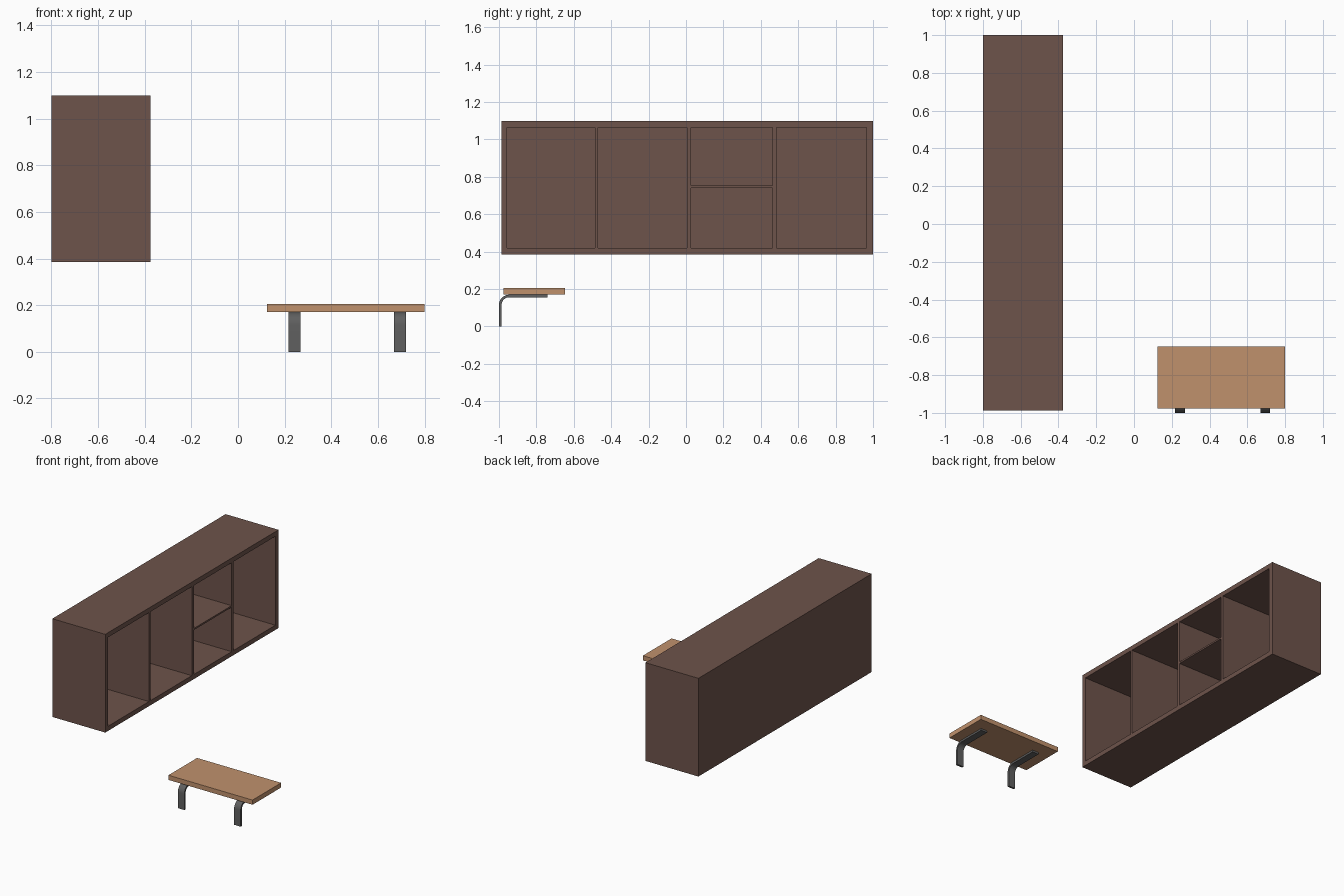
import bpy, bmesh, math

if "Cube" in bpy.data.objects:
    bpy.data.objects.remove(bpy.data.objects["Cube"])

def material(name, rgb):
    m = bpy.data.materials.new(name)
    m.diffuse_color = (*rgb, 1)
    m.use_nodes = True
    m.node_tree.nodes["Principled BSDF"].inputs["Base Color"].default_value = m.diffuse_color
    return m

DARK = material("dark_wood", (0.155, 0.087, 0.070))
LIGHT = material("light_wood", (0.53, 0.285, 0.152))
METAL = material("dark_metal", (0.115, 0.115, 0.115))

def finish(name, bm, mat):
    bmesh.ops.recalc_face_normals(bm, faces=bm.faces)
    me = bpy.data.meshes.new(name)
    bm.to_mesh(me)
    bm.free()
    me.materials.append(mat)
    ob = bpy.data.objects.new(name, me)
    bpy.context.collection.objects.link(ob)
    return ob

def box(name, x, y, z, mat):
    bm = bmesh.new()
    bmesh.ops.create_cube(bm, size=1)
    for v in bm.verts:
        for i, (a, b) in enumerate((x, y, z)):
            v.co[i] = a + (v.co[i] + 0.5) * (b - a)
    return finish(name, bm, mat)

# Cabinet: solid carcass with five open compartments cut from its +x face
X0, X1, BACK = -0.80, -0.375, -0.78
Z0, Z1 = 0.419, 1.064
cabinet = box("cabinet", (X0, X1), (-0.987, 1.0), (0.385, 1.098), DARK)
openings = [
    (-0.956, -0.486, Z0, Z1),
    (-0.470, 0.006, Z0, Z1),
    (0.028, 0.462, Z0, 0.741),
    (0.028, 0.462, 0.753, Z1),
    (0.483, 0.964, Z0, Z1),
]
for i, (ya, yb, za, zb) in enumerate(openings):
    cutter = box(f"compartment_cutter_{i + 1}", (BACK, X1 + 0.1), (ya, yb), (za, zb), DARK)
    cutter.hide_render = True
    cutter.hide_set(True)
    mod = cabinet.modifiers.new(f"compartment_{i + 1}", 'BOOLEAN')
    mod.operation, mod.object, mod.solver = 'DIFFERENCE', cutter, 'EXACT'

# Apply the cuts and remove the cutters
deps = bpy.context.evaluated_depsgraph_get()
cut_mesh = bpy.data.meshes.new_from_object(cabinet.evaluated_get(deps))
cabinet.modifiers.clear()
cabinet.data = cut_mesh
for ob in [o for o in bpy.data.objects if "cutter" in o.name]:
    bpy.data.objects.remove(ob)

# Small table top
box("table_top", (0.125, 0.80), (-0.976, -0.648), (0.171, 0.205), LIGHT)

# Bent flat-bar legs: side profile swept across x
def leg(name, xa, xb):
    top, t, r, steps = 0.170, 0.014, 0.055, 10
    cy, cz = -1 + r, top - r
    arc = [math.pi - math.pi / 2 * k / steps for k in range(steps + 1)]
    outer = [(cy + r * math.cos(a), cz + r * math.sin(a)) for a in arc]
    inner = [(cy + (r - t) * math.cos(a), cz + (r - t) * math.sin(a)) for a in reversed(arc)]
    pts = [(-1, 0), *outer, (-0.74, top), (-0.74, top - t), *inner, (-1 + t, 0)]
    bm = bmesh.new()
    face = bm.faces.new([bm.verts.new((xa, y, z)) for y, z in pts])
    ext = bmesh.ops.extrude_face_region(bm, geom=[face])
    verts = [g for g in ext["geom"] if isinstance(g, bmesh.types.BMVert)]
    bmesh.ops.translate(bm, verts=verts, vec=(xb - xa, 0, 0))
    ob = finish(name, bm, METAL)
    bpy.context.view_layer.objects.active = ob
    ob.select_set(True)
    bpy.ops.object.shade_smooth_by_angle(angle=math.radians(30))
    ob.select_set(False)

leg("left_leg", 0.217, 0.269)
leg("right_leg", 0.669, 0.721)
